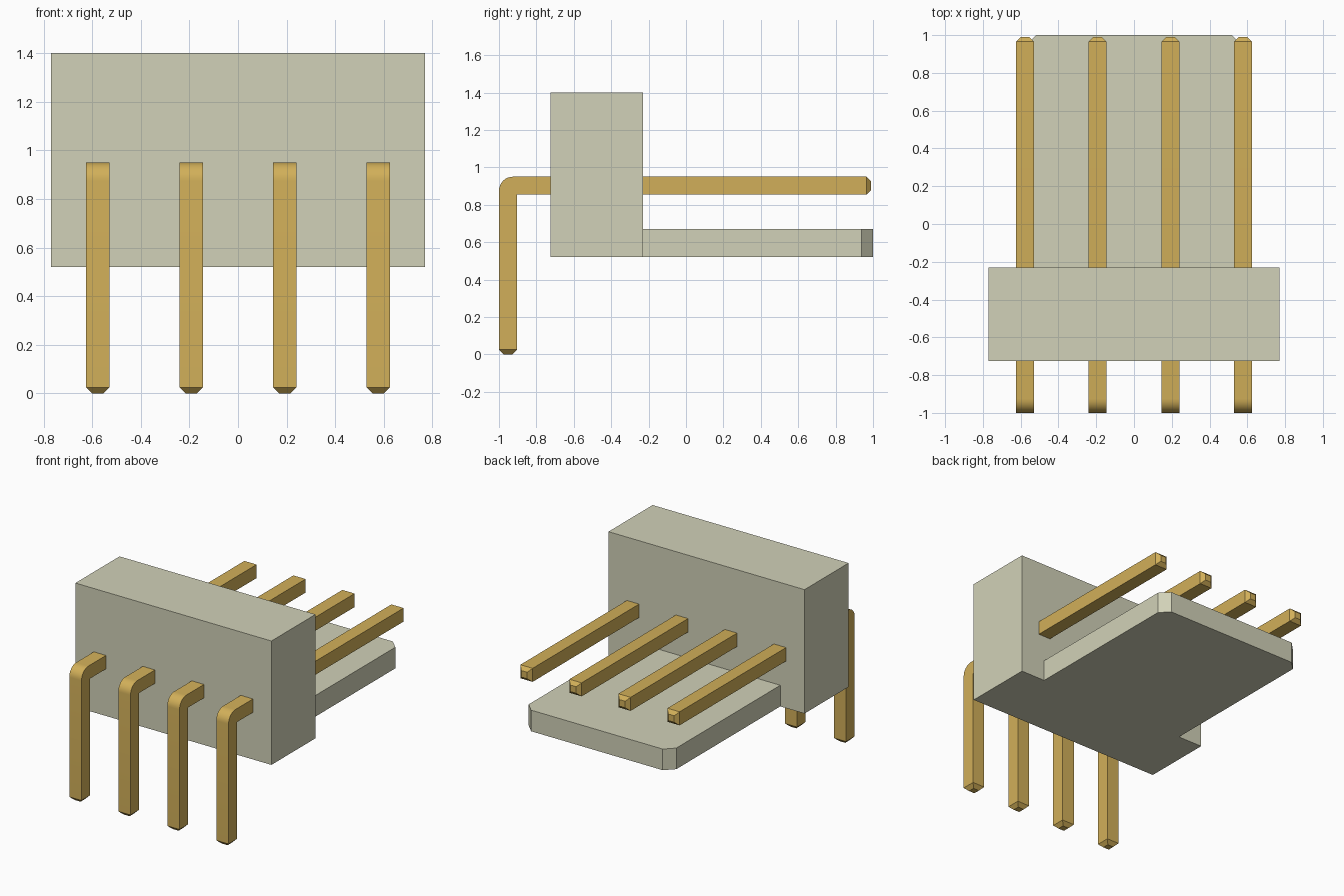
import bpy, bmesh, math
from mathutils import Vector

cube = bpy.data.objects.get("Cube")
if cube:
    bpy.data.objects.remove(cube, do_unlink=True)


def make_material(name, rgb):
    mat = bpy.data.materials.new(name)
    mat.use_nodes = True
    color = (*rgb, 1.0)
    mat.diffuse_color = color
    mat.node_tree.nodes["Principled BSDF"].inputs["Base Color"].default_value = color
    return mat


def prism(bm, points, offset):
    """Extrude a flat outline along an offset into a closed solid."""
    face = bm.faces.new([bm.verts.new(p) for p in points])
    result = bmesh.ops.extrude_face_region(bm, geom=[face], use_keep_orig=True)
    verts = [v for v in result["geom"] if isinstance(v, bmesh.types.BMVert)]
    bmesh.ops.translate(bm, verts=verts, vec=offset)
    bmesh.ops.recalc_face_normals(bm, faces=bm.faces)


def finish(bm, name, mat):
    bmesh.ops.recalc_face_normals(bm, faces=bm.faces)
    mesh = bpy.data.meshes.new(name)
    bm.to_mesh(mesh)
    bm.free()
    mesh.materials.append(mat)
    obj = bpy.data.objects.new(name, mesh)
    bpy.context.collection.objects.link(obj)
    return obj


plastic = make_material("ivory plastic", (0.64, 0.64, 0.48))
gold = make_material("gold metal", (0.64, 0.43, 0.10))

# Housing block and rear plate share the same underside
BASE, TOP, PLATE_TOP = 0.52, 1.40, 0.67
FRONT, BACK = -0.725, -0.23
HALF_BLOCK, HALF_PLATE, CHAMFER = 0.77, 0.58, 0.063

bm = bmesh.new()
prism(bm, [(-HALF_BLOCK, FRONT, BASE), (HALF_BLOCK, FRONT, BASE),
           (HALF_BLOCK, BACK, BASE), (-HALF_BLOCK, BACK, BASE)],
      Vector((0, 0, TOP - BASE)))
finish(bm, "housing_block", plastic)

# Plate with its two rear corners cut off
right_half = [(HALF_PLATE, BACK), (HALF_PLATE, 1 - CHAMFER), (HALF_PLATE - CHAMFER, 1)]
outline = right_half + [(-x, y) for x, y in reversed(right_half)]
bm = bmesh.new()
prism(bm, [(x, y, BASE) for x, y in outline], Vector((0, 0, PLATE_TOP - BASE)))
finish(bm, "rear_plate", plastic)

# Bent square pins: side profile with a rounded outer elbow and tapered tips
WIDTH, PIN_TOP, TIP, RADIUS = 0.096, 0.95, 0.025, 0.075
PIN_FRONT, PIN_BACK, PITCH = -1.0, 0.99, 0.385


def make_pin(name, x):
    inner_y, inner_z = PIN_FRONT + WIDTH, PIN_TOP - WIDTH
    profile = [(inner_y, TIP), (PIN_FRONT, TIP)]
    for i in range(9):
        a = math.pi / 2 * i / 8
        profile.append((PIN_FRONT + RADIUS * (1 - math.cos(a)),
                        PIN_TOP - RADIUS * (1 - math.sin(a))))
    profile += [(PIN_BACK - TIP, PIN_TOP), (PIN_BACK - TIP, inner_z), (inner_y, inner_z)]
    bm = bmesh.new()
    prism(bm, [(x - WIDTH / 2, y, z) for y, z in profile], Vector((WIDTH, 0, 0)))

    # Extrude each end face into a truncated pyramid
    for direction in (Vector((0, 0, -1)), Vector((0, 1, 0))):
        end = max(bm.faces, key=lambda f: f.normal.dot(direction) * 10
                  + f.calc_center_median().dot(direction))
        tip = bmesh.ops.extrude_discrete_faces(bm, faces=[end])["faces"][0]
        center = tip.calc_center_median()
        for v in tip.verts:
            v.co = center + (v.co - center) * (1 - 2 * TIP / WIDTH) + direction * TIP
        bm.normal_update()

    pin = finish(bm, name, gold)
    bpy.ops.object.select_all(action="DESELECT")
    pin.select_set(True)
    bpy.context.view_layer.objects.active = pin
    bpy.ops.object.shade_smooth_by_angle(angle=math.radians(30))


for i in range(4):
    make_pin(f"pin_{i + 1}", (i - 1.5) * PITCH)
